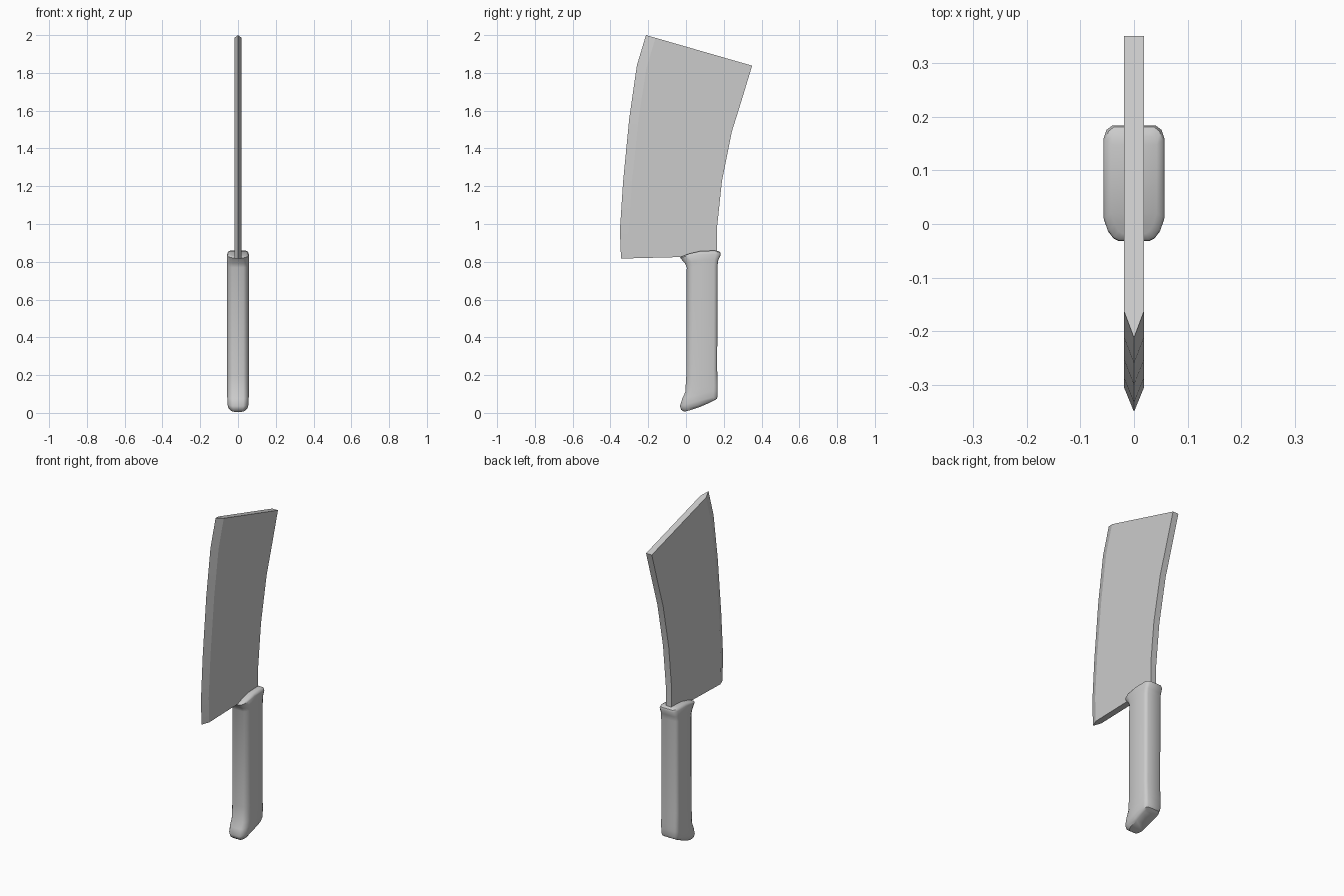
import bpy, bmesh, math

if "Cube" in bpy.data.objects:
    bpy.data.objects.remove(bpy.data.objects["Cube"])


def loft(name, stations, smooth_angle):
    """Each station: front (y, z), back (y, z), section [(t, half width)], bulge in z."""
    bm = bmesh.new()
    rings = []
    for (fy, fz), (by, bz), section, bulge in stations:
        def pt(t, x):
            z = fz + (bz - fz) * t + bulge * 4 * t * (1 - t)
            return bm.verts.new((x, fy + (by - fy) * t, z))
        left = [pt(t, -w) for t, w in section]
        right = [pt(t, w) for t, w in section]
        rings.append(left + right[::-1])
    n = len(rings[0])
    for a, b in zip(rings, rings[1:]):
        for i in range(n):
            j = (i + 1) % n
            bm.faces.new((a[i], a[j], b[j], b[i]))
    # end caps as strips across the width
    for r in (rings[0], rings[-1]):
        for i in range(n // 2 - 1):
            bm.faces.new((r[i], r[i + 1], r[n - 2 - i], r[n - 1 - i]))
    bmesh.ops.remove_doubles(bm, verts=bm.verts, dist=1e-5)
    bmesh.ops.recalc_face_normals(bm, faces=bm.faces)
    mesh = bpy.data.meshes.new(name)
    bm.to_mesh(mesh)
    bm.free()
    obj = bpy.data.objects.new(name, mesh)
    bpy.context.collection.objects.link(obj)
    bpy.ops.object.select_all(action='DESELECT')
    bpy.context.view_layer.objects.active = obj
    obj.select_set(True)
    bpy.ops.object.shade_smooth_by_angle(angle=math.radians(smooth_angle))
    return obj


# Blade: wedge-edged section swept from heel to tip
outline = [
    ((-0.344, 0.817), (0.164, 0.83)),
    ((-0.350, 0.965), (0.164, 0.98)),
    ((-0.333, 1.225), (0.190, 1.225)),
    ((-0.300, 1.563), (0.243, 1.49)),
    ((-0.260, 1.840), (0.296, 1.66)),
    ((-0.212, 2.000), (0.350, 1.838)),
]
wedge = [(0, 0), (0.09, 0.019), (1, 0.019)]
loft("blade", [(f, b, wedge, 0) for f, b in outline], 12)


# Handle: rounded section with a flared butt and collar
def grip(w):
    shape = [(0, 0.5), (0.025, 0.68), (0.09, 0.86), (0.2, 1), (0.5, 1),
             (0.88, 1), (0.96, 0.9), (1, 0.7)]
    return [(t, w * k) for t, k in shape]


handle = [
    ((-0.010, 0.006), (0.150, 0.066), 0.040, -0.006),
    ((-0.026, 0.017), (0.163, 0.074), 0.051, -0.004),
    ((-0.032, 0.036), (0.168, 0.090), 0.056, 0),
    ((-0.020, 0.075), (0.168, 0.120), 0.057, 0),
    ((-0.004, 0.110), (0.168, 0.150), 0.057, 0),
    ((0.002, 0.200), (0.165, 0.230), 0.057, 0),
    ((0.004, 0.770), (0.167, 0.780), 0.057, 0.005),
    ((-0.006, 0.792), (0.171, 0.808), 0.057, 0.008),
    ((-0.031, 0.821), (0.184, 0.838), 0.057, 0.012),
    ((-0.028, 0.826), (0.181, 0.850), 0.053, 0.013),
    ((-0.018, 0.830), (0.170, 0.857), 0.042, 0.013),
]
loft("handle", [(f, b, grip(w), h) for f, b, w, h in handle], 40)
